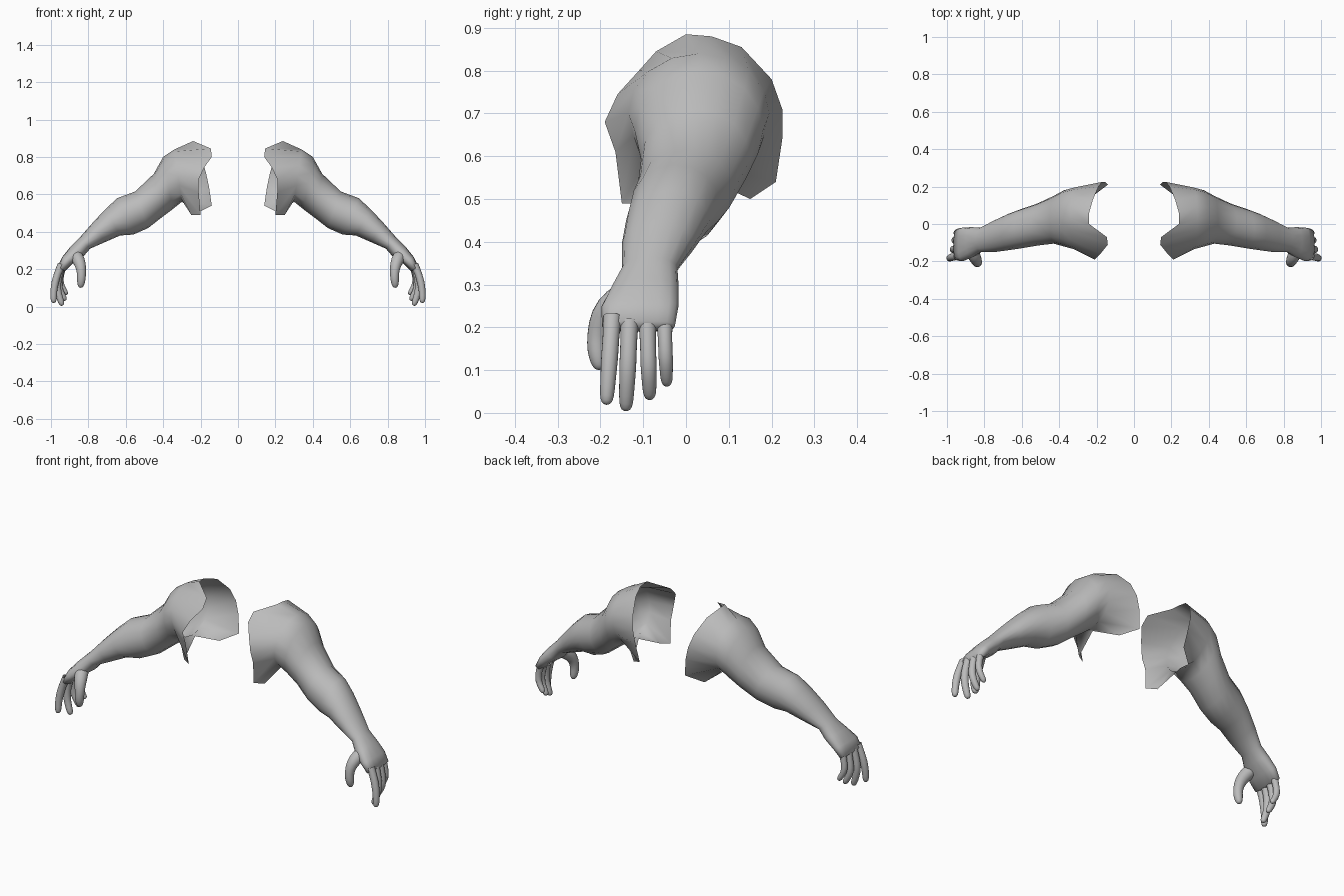
import bpy, bmesh, math
from mathutils import Vector

old = bpy.data.objects.get("Cube")
if old:
    bpy.data.objects.remove(old)

skin = bpy.data.materials.new("plain_grey")
skin.use_nodes = True
skin.diffuse_color = (0.5, 0.5, 0.5, 1)
skin.node_tree.nodes["Principled BSDF"].inputs["Base Color"].default_value = (0.5, 0.5, 0.5, 1)


def loft(name, rings, tip=None, smooth_levels=0):
    """Skin a list of equal point rings, close the end at tip, mirror to the other side."""
    bm = bmesh.new()
    loops = [[bm.verts.new(p) for p in ring] for ring in rings]
    n = len(loops[0])
    for a, b in zip(loops, loops[1:]):
        for k in range(n):
            j = (k + 1) % n
            bm.faces.new((a[k], a[j], b[j], b[k]))
    if tip is not None:
        end = bm.verts.new(tip)
        for k in range(n):
            bm.faces.new((loops[-1][k], loops[-1][(k + 1) % n], end))
    bmesh.ops.recalc_face_normals(bm, faces=bm.faces)
    mesh = bpy.data.meshes.new(name)
    bm.to_mesh(mesh)
    bm.free()
    obj = bpy.data.objects.new(name, mesh)
    bpy.context.collection.objects.link(obj)
    mesh.materials.append(skin)
    mesh.shade_smooth()
    if smooth_levels:
        sub = obj.modifiers.new("soften", 'SUBSURF')
        sub.levels = sub.render_levels = smooth_levels
    obj.modifiers.new("other_side", 'MIRROR').use_mirror_merge = False
    return obj


def section(upper, lower, front, back, power=1.0, n=16):
    """Oval ring between an upper and a lower (x, z) point and two y limits."""
    up = Vector((upper[0], 0, upper[1]))
    low = Vector((lower[0], 0, lower[1]))
    mid = (up + low) / 2 + Vector((0, (front + back) / 2, 0))
    ring = []
    for k in range(n):
        t = 2 * math.pi * k / n
        c, s = (math.copysign(abs(f) ** power, f) for f in (math.cos(t), math.sin(t)))
        ring.append(mid + (up - low) / 2 * c + Vector((0, (back - front) / 2 * s, 0)))
    return ring


def digit(name, points, radii, n=10):
    """Rounded tapering tube through the joints of a finger."""
    pts = [Vector(p) for p in points]
    rings = []
    for i, (p, r) in enumerate(zip(pts, radii)):
        d = (pts[min(i + 1, len(pts) - 1)] - pts[max(i - 1, 0)]).normalized()
        side = d.cross(Vector((1, 0, 0))).normalized()
        out = side.cross(d)
        rings.append([p + r * (math.cos(2 * math.pi * k / n) * side
                               + math.sin(2 * math.pi * k / n) * out) for k in range(n)])
    last = (pts[-1] - pts[-2]).normalized()
    end = pts[-1] + last * radii[-1] * 0.7
    cap = [end + (v - pts[-1]) * 0.65 for v in rings[-1]]
    return loft(name, rings + [cap], end + last * radii[-1] * 0.3, 1)


# Ragged open edge of the shoulder: top, back flap, armpit, front flap
opening = [(.24, 0, .885), (.24, .06, .88), (.22, .13, .855), (.19, .2, .78),
           (.17, .225, .71), (.155, .225, .64), (.14, .21, .54), (.22, .15, .5),
           (.28, .02, .56), (.25, -.12, .49), (.2, -.15, .49), (.21, -.165, .61),
           (.21, -.19, .68), (.18, -.16, .745), (.14, -.11, .8), (.145, -.07, .845)]

# Arm from shoulder through elbow and wrist to the knuckles
arm = [section(*s) for s in (
    ((.34, .84), (.30, .56), -.135, .195),
    ((.40, .80), (.35, .52), -.12, .18),
    ((.45, .71), (.41, .475), -.105, .15),
    ((.55, .615), (.48, .42), -.115, .11),
    ((.645, .58), (.56, .385), -.13, .08),
    ((.71, .52), (.63, .38), -.14, .055),
    ((.78, .445), (.71, .345), -.15, .02),
    ((.85, .365), (.79, .31), -.15, -.02),
    ((.90, .315), (.825, .27), -.175, -.017, .85),
    ((.94, .265), (.885, .23), -.198, -.018, .75),
    ((.965, .215), (.925, .19), -.196, -.026, .7))]
loft("arm", [opening] + arm, (.948, -.11, .19))

# Fingers, each with a knuckle, two joints and a tip
for name, y, lean, root, bend, tip, r in (
        ("index_finger", -.172, -.013, (.943, .225), (.978, .13), (.986, .035), .02),
        ("middle_finger", -.132, -.008, (.945, .215), (.968, .11), (.944, .02), .02),
        ("ring_finger", -.09, .005, (.943, .205), (.96, .11), (.93, .045), .019),
        ("little_finger", -.05, .005, (.938, .205), (.95, .13), (.922, .075), .017)):
    a, b, c = Vector(root), Vector(bend), Vector(tip)
    path = [a, a.lerp(b, .5) + Vector((.004, 0)), b, b.lerp(c, .5) + Vector((.004, 0)), c]
    digit(name, [(p.x, y + lean * i / 4, p.y) for i, p in enumerate(path)],
          [r * f for f in (1.15, 1, 1.08, .95, .9)])

# Thumb with its fleshy base
digit("thumb", [(.875, -.12, .285), (.858, -.165, .26), (.842, -.197, .225),
                (.836, -.208, .18), (.838, -.208, .145), (.84, -.204, .118)],
      [.034, .038, .032, .025, .025, .02])
